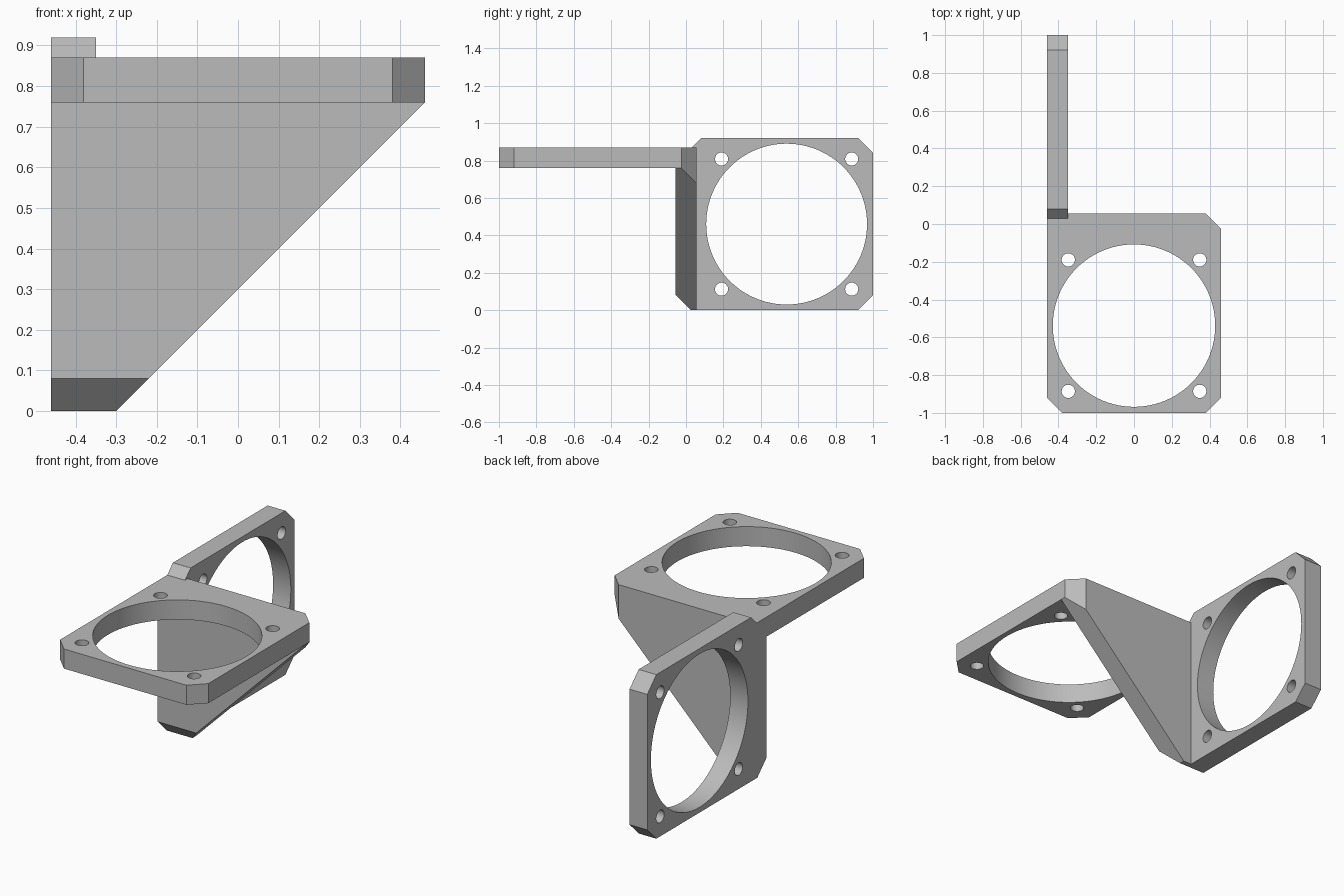
import bpy, bmesh
from math import pi, radians
from mathutils import Matrix, Vector

if "Cube" in bpy.data.objects:
    bpy.data.objects.remove(bpy.data.objects["Cube"])

HALF = 0.46     # half width of each square flange
T = 0.11        # wall thickness
C = 0.08        # corner chamfer
MID = 0.538     # distance of each bore from the corner wall
BORE, BOLT, PITCH = 0.43, 0.035, 0.348
TOP = 0.87      # top of the horizontal flange

grey = bpy.data.materials.new("plain grey")
grey.use_nodes = True
grey.diffuse_color = (0.5, 0.5, 0.5, 1)
grey.node_tree.nodes["Principled BSDF"].inputs["Base Color"].default_value = (0.5, 0.5, 0.5, 1)


def to_object(name, bm):
    bmesh.ops.recalc_face_normals(bm, faces=bm.faces)
    mesh = bpy.data.meshes.new(name)
    bm.to_mesh(mesh)
    bm.free()
    mesh.materials.append(grey)
    obj = bpy.data.objects.new(name, mesh)
    bpy.context.collection.objects.link(obj)
    return obj


def prism(points, depth):
    """Extrude a closed outline of 3D points along a vector."""
    bm = bmesh.new()
    face = bm.faces.new([bm.verts.new(p) for p in points])
    new = bmesh.ops.extrude_face_region(bm, geom=[face])["geom"]
    bmesh.ops.translate(bm, vec=depth, verts=[v for v in new if isinstance(v, bmesh.types.BMVert)])
    return bm


def slice_off(bm, point, normal):
    """Remove everything on the normal side of a plane and cap the cut."""
    cut = bmesh.ops.bisect_plane(bm, geom=bm.verts[:] + bm.edges[:] + bm.faces[:],
                                 plane_co=point, plane_no=normal, clear_outer=True)
    edges = [e for e in cut["geom_cut"] if isinstance(e, bmesh.types.BMEdge)]
    bmesh.ops.contextual_create(bm, geom=edges)


def boolean(target, other, operation):
    mod = target.modifiers.new(operation.lower(), 'BOOLEAN')
    mod.object, mod.operation, mod.solver = other, operation, 'EXACT'
    bpy.context.view_layer.objects.active = target
    bpy.ops.object.modifier_apply(modifier=mod.name)
    bpy.data.objects.remove(other)


def drill(target, centre, axis):
    """Cut the big bore and the four bolt holes; axis is 'X' or 'Z'."""
    turn = Matrix.Rotation(pi / 2, 4, 'Y') if axis == 'X' else Matrix()
    holes = [(0, 0, BORE, 96)]
    holes += [(u, v, BOLT, 32) for u in (-PITCH, PITCH) for v in (-PITCH, PITCH)]
    bm = bmesh.new()
    for u, v, radius, sides in holes:
        bmesh.ops.create_cone(bm, cap_ends=True, segments=sides, radius1=radius, radius2=radius, depth=3 * T,
                              matrix=Matrix.Translation(centre) @ turn @ Matrix.Translation((u, v, 0)))
    cutter = to_object("hole_cutter", bm)
    cutter.hide_render = True
    boolean(target, cutter, 'DIFFERENCE')


# Horizontal flange, square at the corner shared with the upright one
w = T / 2
outline = [(-HALF + C, -1), (HALF - C, -1), (HALF, C - 1), (HALF, w - C),
           (HALF - C, w), (-HALF, w), (-HALF, C - 1)]
bracket = to_object("bracket", prism([(x, y, TOP - T) for x, y in outline], Vector((0, 0, T))))
drill(bracket, (0, -MID, TOP - w), 'Z')

# Upright flange
H = 2 * HALF
outline = [(C - w, 0), (1 - C, 0), (1, C), (1, H - C), (1 - C, H),
           (C, H), (C - H + TOP, TOP), (-w, TOP), (-w, C)]
upright = to_object("upright_flange", prism([(-HALF, y, z) for y, z in outline], Vector((T, 0, 0))))
drill(upright, (w - HALF, MID, HALF), 'X')

# Diagonal web joining the flanges, chamfered along with their corners
outline = [(-HALF, 0), (-0.30, 0), (HALF, TOP - T), (HALF, TOP), (-HALF, TOP)]
web = prism([(x, -w, z) for x, z in outline], Vector((0, T, 0)))
slice_off(web, (HALF, w - C, 0), (1, 1, 0))
slice_off(web, (0, -w, C), (0, -1, -1))
boolean(bracket, to_object("web", web), 'UNION')
boolean(bracket, upright, 'UNION')

# Smooth bores, crisp chamfers
bpy.ops.object.select_all(action='DESELECT')
bracket.select_set(True)
bpy.context.view_layer.objects.active = bracket
bpy.ops.object.shade_smooth_by_angle(angle=radians(30))
